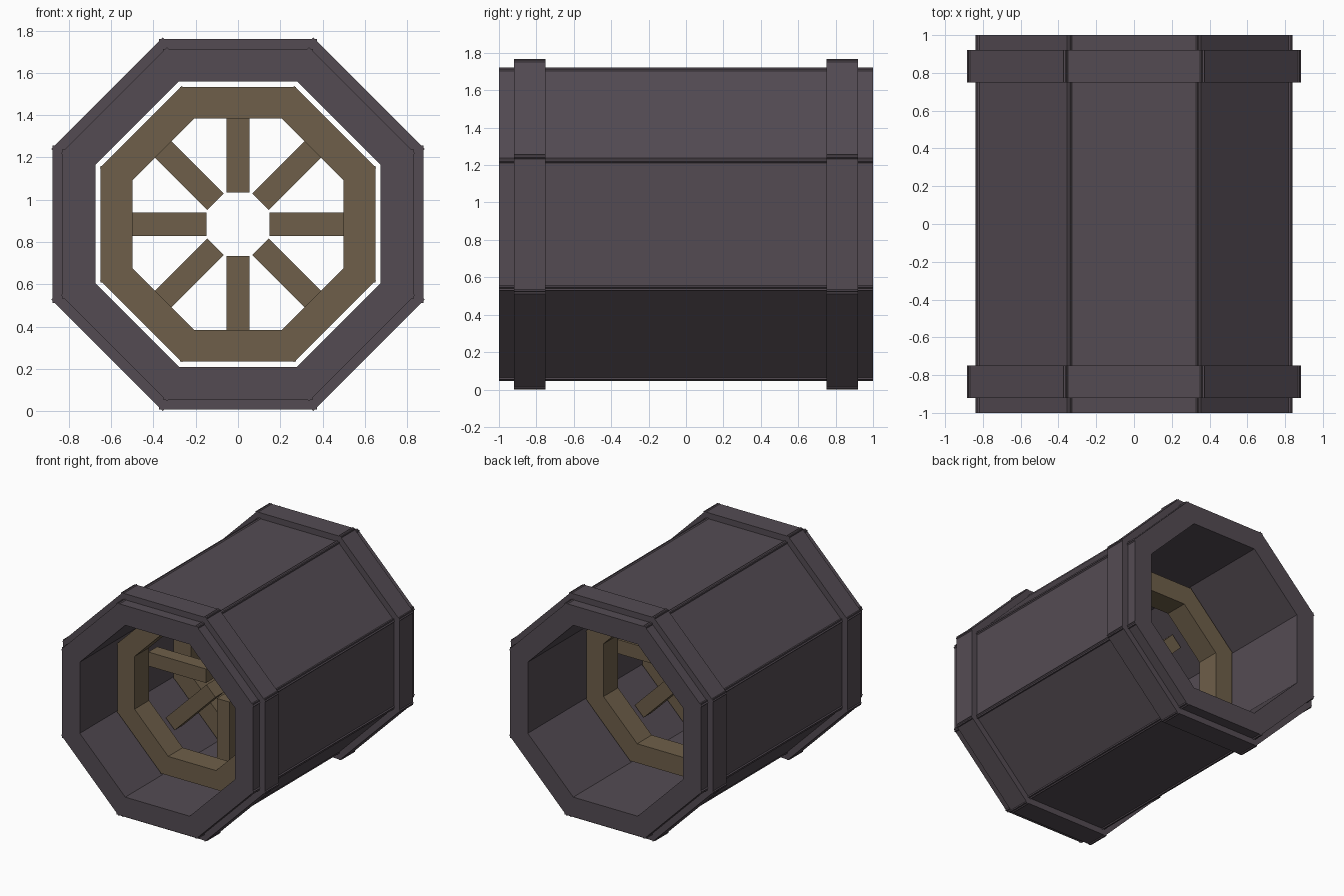
import bpy, bmesh, math
from mathutils import Matrix, Vector

if "Cube" in bpy.data.objects:
    bpy.data.objects.remove(bpy.data.objects["Cube"])

CENTRE_Z = 0.884


def material(name, rgb):
    m = bpy.data.materials.new(name)
    m.diffuse_color = (*rgb, 1.0)
    m.use_nodes = True
    m.node_tree.nodes["Principled BSDF"].inputs["Base Color"].default_value = m.diffuse_color
    return m


iron = material("dark_iron", (0.088, 0.071, 0.086))
bronze = material("dull_bronze", (0.156, 0.114, 0.067))


def radial_boxes(name, mat, r_in, r_out, half_width, y0, y1):
    """Eight boxes arranged around the y axis, each spanning r_in..r_out."""
    bm = bmesh.new()
    for i in range(8):
        spin = Matrix.Rotation(i * math.pi / 4, 4, 'Y')
        place = Matrix.Translation((0, (y0 + y1) / 2, (r_in + r_out) / 2))
        size = Matrix.Diagonal((2 * half_width, y1 - y0, r_out - r_in, 1))
        bmesh.ops.create_cube(bm, size=1, matrix=spin @ place @ size)
    mesh = bpy.data.meshes.new(name)
    bm.to_mesh(mesh)
    bm.free()
    mesh.materials.append(mat)
    ob = bpy.data.objects.new(name, mesh)
    ob.location.z = CENTRE_Z
    bpy.context.collection.objects.link(ob)


# Octagonal tube made of eight long wall panels
radial_boxes("tube_wall", iron, 0.675, 0.83, 0.355, -1.0, 1.0)

# Raised bands near both ends
radial_boxes("front_band", iron, 0.72, 0.877, 0.373, -0.92, -0.75)
radial_boxes("back_band", iron, 0.72, 0.877, 0.373, 0.75, 0.92)

# Two inner rings with a set of spokes floating between them
radial_boxes("front_ring", bronze, 0.5, 0.65, 0.275, -0.57, -0.39)
radial_boxes("back_ring", bronze, 0.5, 0.65, 0.275, 0.13, 0.31)
radial_boxes("spokes", bronze, 0.15, 0.65, 0.055, -0.185, -0.075)
